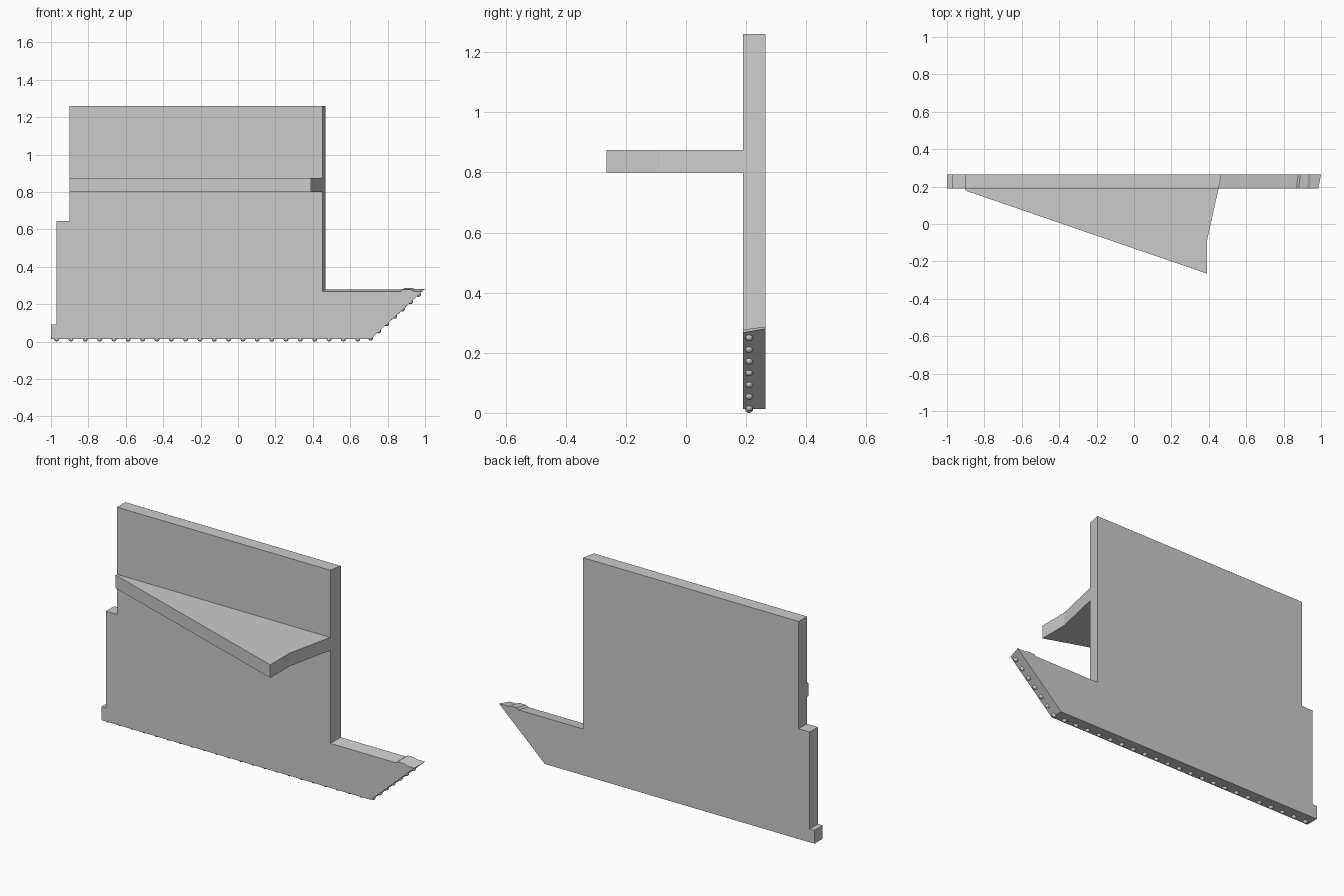
import bpy, bmesh
from mathutils import Vector

cube = bpy.data.objects.get("Cube")
if cube:
    bpy.data.objects.remove(cube, do_unlink=True)

GREY = (0.6, 0.6, 0.6, 1.0)
mat = bpy.data.materials.new("plain grey")
mat.use_nodes = True
mat.diffuse_color = GREY
mat.node_tree.nodes["Principled BSDF"].inputs["Base Color"].default_value = GREY


def add_object(name, bm):
    bmesh.ops.recalc_face_normals(bm, faces=bm.faces[:])
    mesh = bpy.data.meshes.new(name)
    bm.to_mesh(mesh)
    bm.free()
    mesh.materials.append(mat)
    obj = bpy.data.objects.new(name, mesh)
    bpy.context.collection.objects.link(obj)
    return obj


def bridge(name, first, second):
    """Solid between two matching outlines."""
    bm = bmesh.new()
    a = [bm.verts.new(p) for p in first]
    b = [bm.verts.new(p) for p in second]
    bm.faces.new(a)
    bm.faces.new(b[::-1])
    for i in range(len(a)):
        j = (i + 1) % len(a)
        bm.faces.new((a[i], b[i], b[j], a[j]))
    return add_object(name, bm)


FRONT, BACK, BASE = 0.19, 0.265, 0.013

# Upright plate: stepped left edge, right edge and toe drafted toward the back
left_edge = [(0.71, BASE), (-1, BASE), (-1, 0.09), (-0.97, 0.09),
             (-0.97, 0.645), (-0.9, 0.645), (-0.9, 1.26)]
front_edge = [(0.452, 1.26), (0.452, 0.268), (0.868, 0.268), (0.88, 0.277),
              (0.925, 0.277), (0.94, 0.268), (0.985, 0.268)]
back_edge = [(0.467, 1.26), (0.467, 0.278), (0.878, 0.278), (0.89, 0.287),
             (0.93, 0.287), (0.945, 0.281), (1.0, 0.281)]
bridge("upright_plate",
       [(x, FRONT, z) for x, z in left_edge + front_edge],
       [(x, BACK, z) for x, z in left_edge + back_edge])

# Tapered shelf projecting from the front
shelf = [(-0.9, FRONT), (-0.9, 0.178), (0.39, -0.265), (0.39, -0.09), (0.452, FRONT)]
bridge("shelf", [(x, y, 0.8) for x, y in shelf], [(x, y, 0.875) for x, y in shelf])


# Rows of small round studs along the bottom and the sloping toe
def stud_row(name, start, end, count):
    bm = bmesh.new()
    a, b = Vector(start), Vector(end)
    for i in range(count):
        new = bmesh.ops.create_uvsphere(bm, u_segments=16, v_segments=10, radius=BASE)
        bmesh.ops.translate(bm, verts=new["verts"], vec=a.lerp(b, i / (count - 1)))
    for face in bm.faces:
        face.smooth = True
    add_object(name, bm)


stud_row("bottom_studs", (-0.97, 0.21, BASE), (0.64, 0.21, BASE), 22)
stud_row("toe_studs", (0.71, 0.21, BASE + 0.005), (0.965, 0.21, 0.252), 7)
